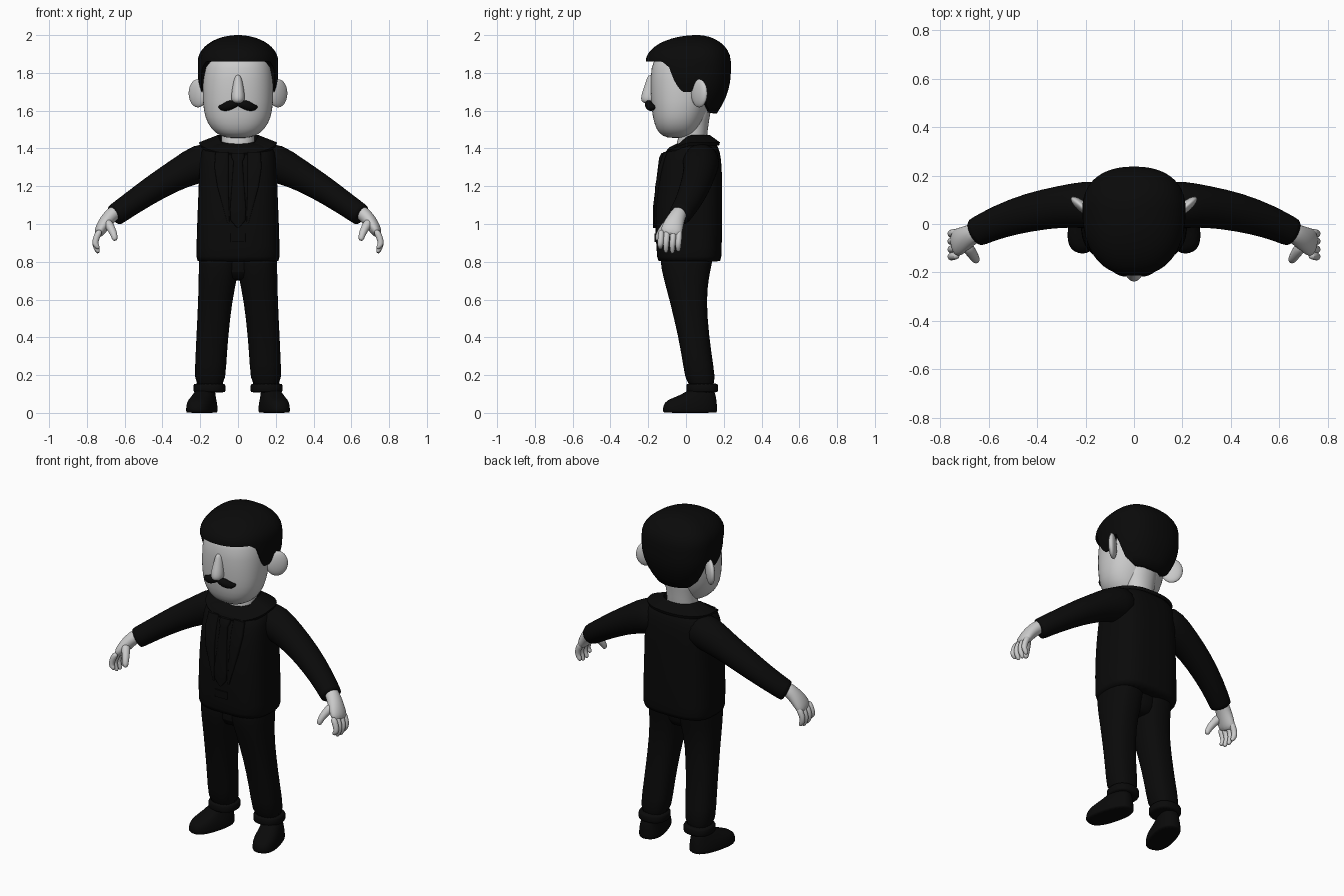
import bpy, bmesh, math
from mathutils import Vector, Matrix

if "Cube" in bpy.data.objects:
    bpy.data.objects.remove(bpy.data.objects["Cube"])


def material(name, rgb):
    m = bpy.data.materials.new(name)
    m.diffuse_color = (*rgb, 1)
    m.use_nodes = True
    m.node_tree.nodes["Principled BSDF"].inputs["Base Color"].default_value = m.diffuse_color
    return m


BLACK = material("black", (0.003, 0.003, 0.003))
SKIN = material("pale_skin", (0.6, 0.6, 0.6))


def finish(name, bm, mat, mirror=False, sub=0):
    bmesh.ops.recalc_face_normals(bm, faces=bm.faces)
    me = bpy.data.meshes.new(name)
    bm.to_mesh(me)
    bm.free()
    me.materials.append(mat)
    ob = bpy.data.objects.new(name, me)
    bpy.context.collection.objects.link(ob)
    bpy.ops.object.select_all(action='DESELECT')
    bpy.context.view_layer.objects.active = ob
    ob.select_set(True)
    bpy.ops.object.shade_smooth_by_angle(angle=math.radians(60))
    if mirror:
        ob.modifiers.new("mirror", 'MIRROR').use_mirror_merge = False
    if sub:
        s = ob.modifiers.new("smooth", 'SUBSURF')
        s.levels = s.render_levels = sub
    return ob


def skin_rings(rings, close=True):
    """Bridge rings of points into a tube with capped ends."""
    bm = bmesh.new()
    vs = [[bm.verts.new(p) for p in r] for r in rings]
    n = len(vs[0])
    for a, b in zip(vs, vs[1:]):
        for i in range(n):
            j = (i + 1) % n
            bm.faces.new((a[i], a[j], b[j], b[i]))
    if close:
        bm.faces.new(vs[0])
        bm.faces.new(vs[-1])
    return bm


def sup(a, n):
    c, s = math.cos(a), math.sin(a)
    return (math.copysign(abs(c) ** (2 / n), c), math.copysign(abs(s) ** (2 / n), s))


def stack(name, rows, mat, n=2.4, seg=24, mirror=False, sub=1, turn=None):
    """Horizontal rings: rows of (z, x0, x1, y0, y1)."""
    rings = []
    for z, x0, x1, y0, y1 in rows:
        r = []
        for i in range(seg):
            u, v = sup(math.tau * i / seg, n)
            r.append(Vector(((x0 + x1) / 2 + u * (x1 - x0) / 2,
                             (y0 + y1) / 2 + v * (y1 - y0) / 2, z)))
        rings.append(r)
    bm = skin_rings(rings)
    if turn:
        pivot, angle = turn
        bmesh.ops.rotate(bm, verts=bm.verts, cent=pivot, matrix=Matrix.Rotation(angle, 3, 'Z'))
    return finish(name, bm, mat, mirror, sub)


def sweep(name, pts, mat, seg=12, mirror=True, sub=2):
    """Rings square to a path: points of (x, y, z, radius along y, other radius)."""
    cs = [Vector(p[:3]) for p in pts]
    rings = []
    for i, p in enumerate(pts):
        t = (cs[min(i + 1, len(cs) - 1)] - cs[max(i - 1, 0)]).normalized()
        u = Vector((0, 1, 0))
        u = (u - t * u.dot(t)).normalized()
        v = t.cross(u)
        rings.append([cs[i] + u * p[3] * math.cos(math.tau * k / seg)
                      + v * p[4] * math.sin(math.tau * k / seg) for k in range(seg)])
    return finish(name, skin_rings(rings), mat, mirror, sub)


def sym(rows):
    return [(z, -w, w, y0, y1) for z, w, y0, y1 in rows]


# Head and neck
stack("head", sym([(1.453, .06, -.10, .03), (1.478, .12, -.145, .06), (1.53, .163, -.17, .09),
                   (1.6, .185, -.183, .12), (1.7, .19, -.19, .15), (1.83, .188, -.19, .18),
                   (1.93, .15, -.15, .15)]), SKIN, 2.25)
stack("neck", sym([(1.36, .10, -.08, .1), (1.45, .085, -.035, .112),
                   (1.55, .09, -.04, .12), (1.66, .12, -.04, .15)]), SKIN, 2.1)
stack("nose", sym([(1.638, .018, -.22, -.17), (1.65, .036, -.24, -.15), (1.68, .038, -.24, -.15),
                   (1.73, .029, -.222, -.15), (1.77, .022, -.208, -.15),
                   (1.79, .010, -.2, -.16)]), SKIN, 2, 12, sub=2)
sweep("moustache", [(-.005, -.195, 1.637, .012, .012), (.03, -.2, 1.635, .022, .026),
                    (.06, -.192, 1.622, .022, .026), (.085, -.178, 1.615, .018, .018),
                    (.103, -.165, 1.622, .01, .007)], BLACK)

# Ears, swept backwards
bm = bmesh.new()
bmesh.ops.create_uvsphere(bm, u_segments=20, v_segments=12, radius=1, matrix=
                          Matrix.Translation((.212, .07, 1.692)) @ Matrix.Rotation(math.radians(40), 4, 'Z')
                          @ Matrix.Diagonal((.062, .022, .075, 1)))
finish("ear", bm, SKIN, True)

# Hair cap: the lower edge follows fringe, sideburns and nape
EDGE = [(0, 1.86), (50, 1.86), (60, 1.83), (68, 1.74), (74, 1.70), (86, 1.70), (90, 1.76),
        (99, 1.76), (108, 1.63), (125, 1.59), (180, 1.585)]


def hairline(deg):
    for (a, za), (b, zb) in zip(EDGE, EDGE[1:]):
        if deg <= b:
            return za + (zb - za) * (deg - a) / (b - a)
    return EDGE[-1][1]


def hair_point(a, z, k=1.0):
    f = math.sqrt(max(0, 1 - (max(0, z - 1.86) / .14) ** 2))
    f -= .36 * (max(0, 1.8 - z) / .2) ** 2
    s, c = sup(a, 2.3)[::-1]
    ry = .273 if c > 0 else .177
    return Vector((.213 * s * f * k, .06 - ry * c * f * k, z))


rings = []
SEG, ROWS = 120, 16
for r in range(-1, ROWS):
    ring = []
    for i in range(SEG):
        a = math.tau * i / SEG
        d = math.degrees(a)
        zb = hairline(min(d, 360 - d))
        t = math.sin(max(r, 0) / (ROWS - 1) * math.pi / 2)
        z = zb + (1.9995 - zb) * t
        ring.append(hair_point(a, z, .82 if r < 0 else 1))
    rings.append(ring)
finish("hair", skin_rings(rings), BLACK)

# Jacket body and sleeves
stack("jacket", sym([(.80, .22, -.15, .185), (.805, .222, -.152, .187), (.95, .219, -.163, .192),
                     (1.1, .213, -.163, .192), (1.25, .207, -.15, .192), (1.35, .203, -.128, .187),
                     (1.41, .19, -.10, .172), (1.44, .13, -.01, .15)]), BLACK, 3, 32)
sweep("sleeve", [(.10, .08, 1.35, .10, .09), (.2, .08, 1.322, .10, .108), (.3, .073, 1.275, .088, .085),
                 (.43, .05, 1.2, .082, .074), (.56, .01, 1.112, .07, .064),
                 (.65, -.033, 1.048, .062, .06), (.655, -.036, 1.045, .062, .06)], BLACK, 16, sub=1)

# Collar: sloping ring with a dip at the throat
rings = []
for w, ry, z, dip in ((.2, .145, 1.415, .06), (.207, .15, 1.432, .06), (.105, .095, 1.472, .08),
                      (.095, .085, 1.44, .08)):
    ring = []
    for i in range(40):
        u, v = sup(math.tau * i / 40, 2.3)
        ring.append(Vector((w * u, .03 + ry * v, z - dip * max(0, -v) ** 1.5)))
    rings.append(ring)
finish("collar", skin_rings(rings, False), BLACK)

# Tie, lapels and buckle
stack("tie", sym([(.98, .006, -.174, -.16), (1.02, .04, -.176, -.16), (1.08, .042, -.176, -.16),
                  (1.33, .024, -.145, -.12), (1.35, .034, -.142, -.11), (1.375, .034, -.13, -.09)]),
      BLACK, 4, 16, sub=0)
stack("lapel", [(1.0, .045, .055, -.168, -.15), (1.2, .05, .11, -.163, -.14),
                (1.3, .05, .125, -.145, -.12), (1.38, .05, .12, -.12, -.09)],
      BLACK, 4, 16, mirror=True, sub=0)
stack("buckle", sym([(.905, .04, -.166, -.15), (.95, .04, -.168, -.15)]), BLACK, 6, 16, sub=0)

# Hands
sweep("palm", [(.63, -.022, 1.08, .04, .04), (.68, -.048, 1.04, .045, .04),
               (.72, -.072, .985, .06, .036), (.745, -.083, .935, .06, .024)], SKIN)
for i, y in enumerate((-.13, -.1, -.066, -.035)):
    tip = (.868, .848, .845, .855)[i]
    sweep(f"finger_{i + 1}", [(.728, y, .97, .019, .02), (.753, y - .003, .925, .018, .019),
                              (.757, y - .006, .89, .017, .018), (.744, y - .006, tip + .012, .014, .014),
                              (.738, y - .006, tip, .008, .008)], SKIN, 8)
sweep("thumb", [(.70, -.08, 1.02, .03, .03), (.67, -.12, .975, .024, .024),
                (.655, -.145, .94, .02, .02), (.65, -.153, .91, .014, .014)], SKIN, 8)

# Trousers, turn-ups and shoes
stack("hips", sym([(.70, .05, -.07, .08), (.72, .11, -.11, .115), (.9, .15, -.12, .14)]), BLACK)
stack("trouser_leg", [(.9, -.005, .2, -.135, .16), (.8, -.005, .208, -.138, .14),
                      (.72, .002, .209, -.122, .122), (.6, .03, .211, -.088, .107),
                      (.4, .052, .221, -.04, .123), (.25, .062, .228, -.015, .145),
                      (.12, .07, .231, .005, .165)], BLACK, mirror=True)
stack("turn_up", [(.108, .068, .234, .003, .168), (.112, .066, .236, .001, .17),
                  (.152, .066, .236, .001, .17), (.156, .07, .232, .005, .166)],
      BLACK, mirror=True)
stack("shoe", [(0, .122, .262, -.122, .167), (.004, .12, .264, -.126, .169), (.04, .12, .264, -.126, .168),
               (.07, .128, .256, -.105, .165), (.095, .138, .246, -.02, .16),
               (.13, .14, .235, .02, .15)], BLACK, 2.5, mirror=True,
      turn=(Vector((.192, .02, 0)), math.radians(15)))
